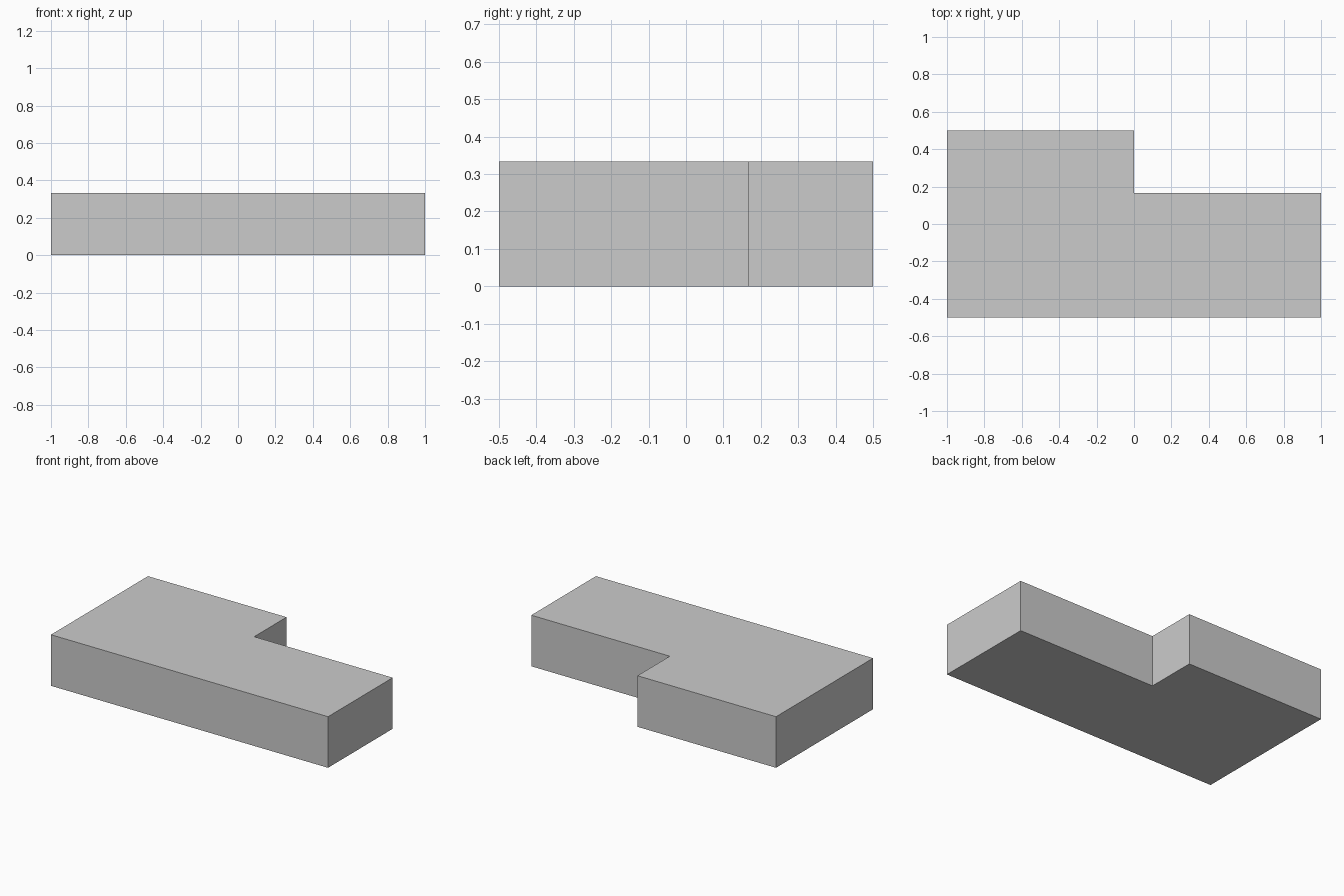
import bpy, bmesh

if "Cube" in bpy.data.objects:
    bpy.data.objects.remove(bpy.data.objects["Cube"])

# L-shaped slab: footprint profile extruded upward
HEIGHT = 1 / 3
NOTCH_Y = 1 / 6
profile = [(-1, -0.5), (1, -0.5), (1, NOTCH_Y), (0, NOTCH_Y), (0, 0.5), (-1, 0.5)]

bm = bmesh.new()
base = bm.faces.new([bm.verts.new((x, y, 0)) for x, y in profile])
top = bmesh.ops.extrude_face_region(bm, geom=[base], use_keep_orig=True)
top_verts = [v for v in top["geom"] if isinstance(v, bmesh.types.BMVert)]
bmesh.ops.translate(bm, verts=top_verts, vec=(0, 0, HEIGHT))
bmesh.ops.recalc_face_normals(bm, faces=bm.faces)

mesh = bpy.data.meshes.new("corner_slab")
bm.to_mesh(mesh)
bm.free()
slab = bpy.data.objects.new("corner_slab", mesh)
bpy.context.collection.objects.link(slab)
